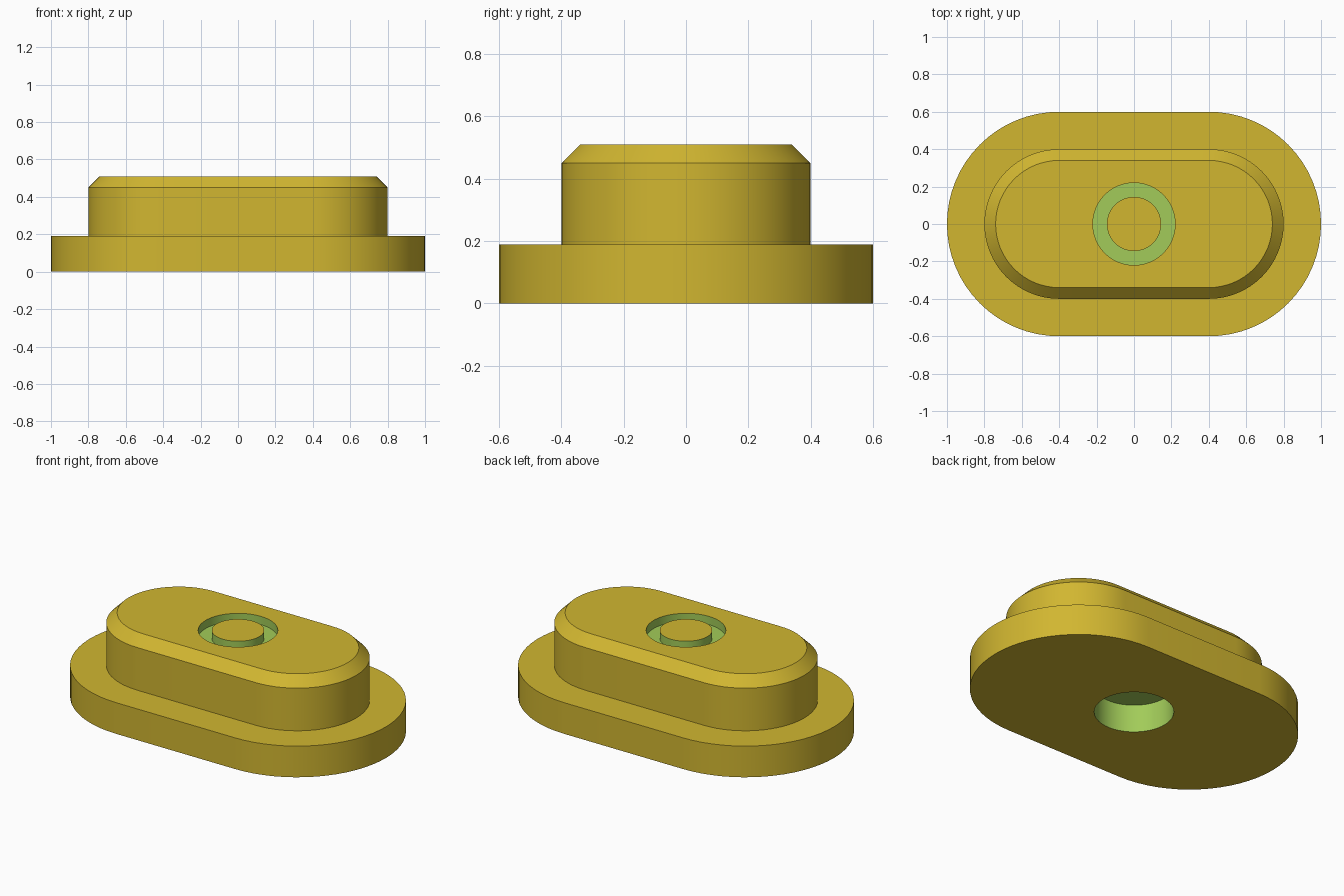
import bpy, bmesh, math

if "Cube" in bpy.data.objects:
    bpy.data.objects.remove(bpy.data.objects["Cube"])

SEG = 32  # segments per rounded end


def material(name, rgb):
    m = bpy.data.materials.new(name)
    m.diffuse_color = (*rgb, 1.0)
    m.use_nodes = True
    m.node_tree.nodes["Principled BSDF"].inputs["Base Color"].default_value = m.diffuse_color
    return m


yellow = material("mustard_yellow", (0.64, 0.47, 0.030))
green = material("soft_green", (0.36, 0.60, 0.10))


def ring(bm, half, r, z):
    """Stadium outline; half = 0 gives a circle."""
    pts = []
    for side in (1, -1):
        for i in range(SEG + 1):
            a = math.pi * i / SEG - math.pi / 2
            pts.append(bm.verts.new((side * (half + r * math.cos(a)), side * r * math.sin(a), z)))
    return pts


# Outlines from the underside pocket, around the outside, to the centre post:
# straight half length, radius, height, colour of the band that ends here
SECTIONS = [
    (0.0, 0.22, 0.17, 1),    # pocket ceiling
    (0.0, 0.22, 0.0, 1),     # pocket wall
    (0.4, 0.60, 0.0, 0),     # underside
    (0.4, 0.60, 0.19, 0),    # flange wall
    (0.4, 0.40, 0.19, 0),    # flange top
    (0.4, 0.40, 0.45, 0),    # boss wall
    (0.4, 0.34, 0.51, 0),    # chamfer
    (0.0, 0.22, 0.51, 0),    # boss top
    (0.0, 0.22, 0.46, 1),    # groove outer wall
    (0.0, 0.145, 0.46, 1),   # groove floor
    (0.0, 0.145, 0.51, 1),   # groove inner wall
]

bm = bmesh.new()
rings = [ring(bm, h, r, z) for h, r, z, _ in SECTIONS]
for k in range(1, len(rings)):
    a, b = rings[k - 1], rings[k]
    for i in range(len(a)):
        j = (i + 1) % len(a)
        bm.faces.new((a[i], a[j], b[j], b[i])).material_index = SECTIONS[k][3]
# Pocket ceiling and post top
bm.faces.new(rings[0][::-1]).material_index = 1
bm.faces.new(rings[-1]).material_index = 0
bmesh.ops.remove_doubles(bm, verts=bm.verts, dist=1e-4)
bmesh.ops.recalc_face_normals(bm, faces=bm.faces)

mesh = bpy.data.meshes.new("flanged_boss")
bm.to_mesh(mesh)
bm.free()
mesh.materials.append(yellow)
mesh.materials.append(green)
obj = bpy.data.objects.new("flanged_boss", mesh)
bpy.context.collection.objects.link(obj)
bpy.context.view_layer.objects.active = obj
obj.select_set(True)
bpy.ops.object.shade_smooth_by_angle(angle=math.radians(30))
